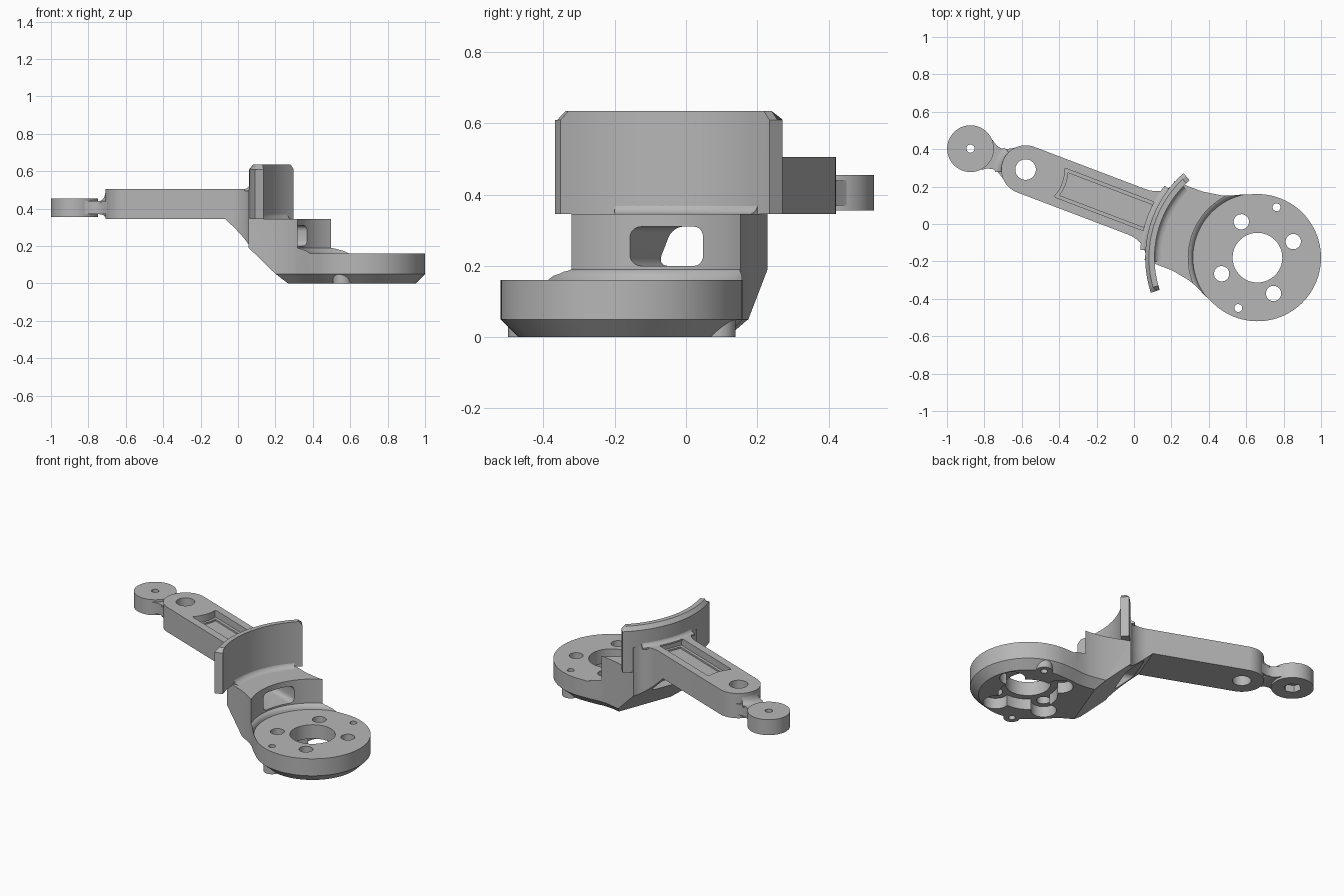
import bpy, bmesh
from math import radians, cos, sin, pi
from mathutils import Matrix, Vector

if "Cube" in bpy.data.objects:
    bpy.data.objects.remove(bpy.data.objects["Cube"])

grey = bpy.data.materials.new("plain_grey")
grey.use_nodes = True
grey.diffuse_color = (0.47, 0.47, 0.47, 1)
grey.node_tree.nodes["Principled BSDF"].inputs["Base Color"].default_value = grey.diffuse_color

# Parts are built with the hub at the origin and the arm along -x, then turned into place
PLACE = Matrix.Translation((0.66, -0.18, 0)) @ Matrix.Rotation(radians(-20.8), 4, "Z")
ARM_EYE, TIP_EYE = -1.326, -1.641
parts, cutters = [], []


def finish(name, bm, cutter=False):
    bmesh.ops.recalc_face_normals(bm, faces=bm.faces)
    mesh = bpy.data.meshes.new(name)
    bm.to_mesh(mesh)
    bm.free()
    mesh.materials.append(grey)
    ob = bpy.data.objects.new(name, mesh)
    bpy.context.collection.objects.link(ob)
    ob.hide_render = cutter
    (cutters if cutter else parts).append(ob)
    return ob


def arc(cx, cy, r, a0, a1, n):
    steps = [radians(a0 + (a1 - a0) * i / n) for i in range(n + 1)]
    return [(cx + r * cos(a), cy + r * sin(a)) for a in steps]


def circle(cx, cy, r, n=40):
    return arc(cx, cy, r, 0, 360, n)[:-1]


def mirrored(half):
    return half + [(x, -y) for x, y in reversed(half) if abs(y) > 1e-5]


def prism_bm(plan, z0, z1):
    bm = bmesh.new()
    face = bm.faces.new([bm.verts.new((x, y, z0)) for x, y in plan])
    top = bmesh.ops.extrude_face_region(bm, geom=[face])["geom"]
    bmesh.ops.translate(bm, vec=(0, 0, z1 - z0),
                        verts=[v for v in top if isinstance(v, bmesh.types.BMVert)])
    bmesh.ops.recalc_face_normals(bm, faces=bm.faces)
    return bm


def prism(name, plan, z0, z1, cutter=False):
    return finish(name, prism_bm(plan, z0, z1), cutter)


def cut_prism(plan, z0, z1):
    return prism("cutter", plan, z0, z1, True)


def sweep_bm(profile, a0, a1, n):
    """Turn an (r, z) profile about the hub axis through a limited angle."""
    bm = bmesh.new()
    rings = []
    for c, s in arc(0, 0, 1, a0, a1, n):
        rings.append([bm.verts.new((r * c, r * s, z)) for r, z in profile])
    m = len(profile)
    for a, b in zip(rings, rings[1:]):
        for i in range(m):
            j = (i + 1) % m
            bm.faces.new((a[i], a[j], b[j], b[i]))
    bm.faces.new(rings[0])
    bm.faces.new(rings[-1])
    return bm


def fillet(r0, z0, dr, dz, depth=0.02):
    """Concave corner profile with a little overlap behind it."""
    curve = [(r0 + dr * (1 - sin(t * pi / 10)), z0 + dz * (1 - cos(t * pi / 10))) for t in range(6)]
    back = depth if dr < 0 else -depth
    return curve + [(r0 + back, z0 + dz), (r0 + back, z0 - 0.01 * (dz > 0)),
                    (r0 + dr, z0 - 0.01 * (dz > 0))]


def cut(ob, tools):
    bpy.context.view_layer.objects.active = ob
    for tool in tools:
        mod = ob.modifiers.new("cut", "BOOLEAN")
        mod.operation, mod.solver, mod.object = "DIFFERENCE", "EXACT", tool
        bpy.ops.object.modifier_apply(modifier=mod.name)


# Hub and sloping block: one outline, chamfered below, cut by the sloping underside
flare = [(-0.69 + 0.13 * sin(t), 0.13 + 0.095 * (1 - cos(t))) for t in [pi * i / 16 for i in range(9)]]
flank = [(-0.4, 0.226), (-0.3, 0.243), (-0.25, 0.26), (-0.2, 0.285)]
outline = mirrored([(-0.76, 0.13)] + flare + flank + arc(0, 0, 0.34, 110, 0, 30))
bm = prism_bm(outline, 0.05, 0.345)
bottom = [f for f in bm.faces if f.normal.z < -0.9]
bmesh.ops.inset_region(bm, faces=bottom, thickness=0.05, use_even_offset=True)
for v in bottom[0].verts:
    v.co.z = 0
geom = bm.verts[:] + bm.edges[:] + bm.faces[:]
bmesh.ops.bisect_plane(bm, geom=geom, plane_co=Vector((-0.73, 0, 0.345)),
                       plane_no=Vector((-0.345, 0, -0.38)), clear_outer=True)
bmesh.ops.holes_fill(bm, edges=[e for e in bm.edges if e.is_boundary])
hub_block = finish("hub_block", bm)

# Round seat over the hub, with a fillet at the foot of the wall
seat_bm = bmesh.new()
seat = [(0.345, 0.16), (0.349, 0.172), (0.358, 0.184), (0.37, 0.19), (0.37, 0.4)]
rings = [[seat_bm.verts.new((x, y, z)) for x, y in circle(0, 0, r, 72)] for r, z in seat]
for a, b in zip(rings, rings[1:]):
    for i in range(72):
        j = (i + 1) % 72
        seat_bm.faces.new((a[i], a[j], b[j], b[i]))
seat_bm.faces.new(rings[0])
seat_bm.faces.new(rings[-1])
tools = [finish("cutter", seat_bm, True)]

# Window through the block along the arm
window = []
for cy, cz, a in ((0.08, 0.28, 0), (-0.08, 0.28, 90), (-0.08, 0.23, 180), (0.08, 0.23, 270)):
    window += arc(cy, cz, 0.03, a, a + 90, 5)
tool = cut_prism(window, -0.9, -0.25)
for v in tool.data.vertices:
    v.co = (v.co.z, v.co.x, v.co.y)
tools.append(tool)

# Hub bore, four screw holes and the lobed recess below
tools += [cut_prism(circle(0, 0, 0.133), -0.1, 0.3), cut_prism(circle(0, 0, 0.175), -0.1, 0.07)]
for a in range(45, 360, 90):
    x, y = 0.21 * cos(radians(a)), 0.21 * sin(radians(a))
    tools += [cut_prism(circle(x, y, 0.041, 24), -0.1, 0.3),
              cut_prism(circle(x, y, 0.075, 32), -0.1, 0.07)]

# Two small ears under the rim, each with a pin hole
for side, y in (("left", 0.288), ("right", -0.288)):
    pin = cut_prism(circle(0, y, 0.021, 20), -0.1, 0.3)
    tools.append(pin)
    ear = prism(side + "_ear", circle(0, y, 0.05, 28), 0, 0.08)
    cut(ear, [pin])
cut(hub_block, tools)

# Arm with round end, eye and shallow pocket
arm_plan = mirrored(arc(ARM_EYE, 0, 0.13, 180, 90, 16) + flare + [(-0.53, 0.225), (-0.575, 0)])
arm = prism("arm", arm_plan, 0.345, 0.505)


def pocket(inset):
    end = arc(ARM_EYE, 0, 0.21 + inset, 0, 22 - inset * 200, 6)
    w = 0.082 - inset
    return mirrored(end + [(-1.125 + inset, w), (-0.608 - inset, w)])


cut(arm, [cut_prism(circle(ARM_EYE, 0, 0.055), 0.2, 0.7),
          cut_prism(pocket(0), 0.46, 0.7), cut_prism(pocket(0.018), 0.45, 0.7)])

# Curved shield standing across the arm, corners clipped at the top
bm = sweep_bm([(0.55, 0.345), (0.6, 0.345), (0.6, 0.61), (0.58, 0.635), (0.55, 0.635)], 152, 219, 28)
bm.verts.ensure_lookup_table()
for v in bm.verts[:5] + bm.verts[-5:]:
    if v.co.z > 0.62:
        v.co.z -= 0.025
finish("shield", bm)
finish("shield_outer_fillet", sweep_bm(fillet(0.598, 0.505, 0.03, 0.03), 163, 197, 16))
finish("shield_inner_fillet", sweep_bm(fillet(0.552, 0.345, -0.035, 0.035), 157, 203, 20))

# Tip eye, with a hexagonal recess below
tip = prism("tip_eye", circle(TIP_EYE, 0, 0.125, 48), 0.355, 0.455)
cut(tip, [cut_prism(circle(TIP_EYE, 0, 0.022, 20), 0.2, 0.7),
          cut_prism(circle(TIP_EYE, 0, 0.052, 6), 0.2, 0.4)])

# Waisted neck between arm and tip, blended into the arm end
neck = [(-1.575, 0.095), (-1.545, 0.084), (-1.52, 0.067), (-1.49, 0.06),
        (-1.46, 0.066), (-1.43, 0.083), (-1.405, 0.1)]
prism("neck", mirrored(neck), 0.37, 0.44)
for name, z, dz in (("neck_top_fillet", 0.44, 0.05), ("neck_bottom_fillet", 0.37, -0.02)):
    bm = sweep_bm(fillet(0.129, z, 0.035, dz), 155, 205, 12)
    bmesh.ops.translate(bm, vec=(ARM_EYE, 0, 0), verts=bm.verts)
    finish(name, bm)

# Tidy up, shade and set in place
for tool in cutters:
    bpy.data.objects.remove(tool)
bpy.ops.object.select_all(action="DESELECT")
for ob in parts:
    ob.data.transform(PLACE)
    ob.select_set(True)
bpy.context.view_layer.objects.active = parts[0]
bpy.ops.object.shade_smooth_by_angle(angle=radians(30))
